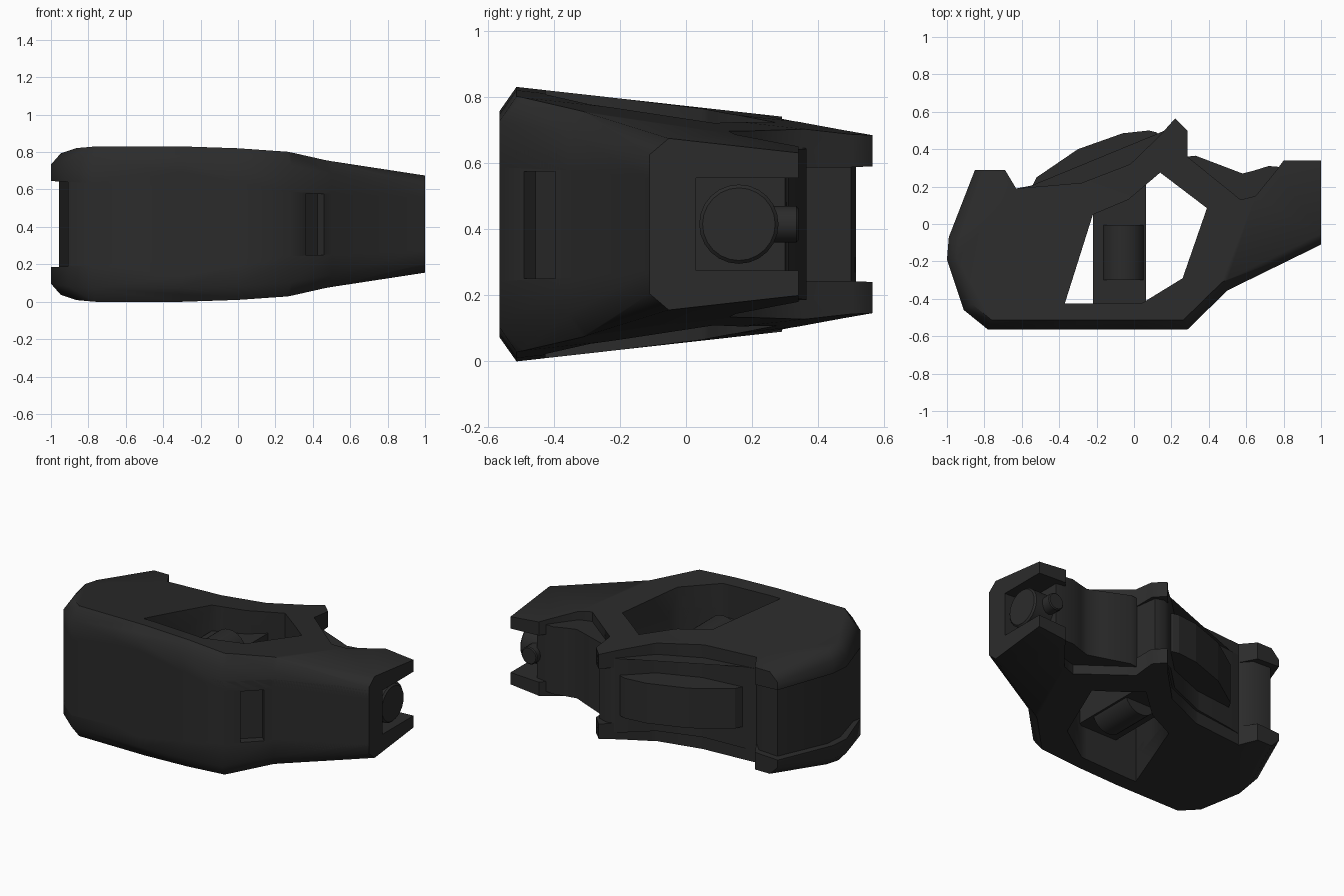
import bpy, bmesh, math
from mathutils import Vector

if "Cube" in bpy.data.objects:
    bpy.data.objects.remove(bpy.data.objects["Cube"])

MID = 0.415
mat = bpy.data.materials.new("charcoal")
mat.diffuse_color = (0.024, 0.024, 0.024, 1)
mat.use_nodes = True
mat.node_tree.nodes["Principled BSDF"].inputs["Base Color"].default_value = mat.diffuse_color


def drop(x):
    # the shell thins towards the right end
    table = [(-2, 0), (-0.3, 0), (0, 0.01), (0.285, 0.03), (0.5, 0.055), (1.01, 0.105)]
    for (x0, d0), (x1, d1) in zip(table, table[1:]):
        if x <= x1:
            return d0 + (d1 - d0) * (x - x0) / (x1 - x0)
    return 0.105


def half_height(x, y):
    return 0.415 - 0.112 * (y + 0.51) - drop(x)


def shoulder(x, y):
    # lower edge of the front bevel, deeper along the front
    return half_height(x, y) - 0.055 - 0.025 * min(1, max(0, (-0.1 - y) / 0.4))


def inset(pts, dist):
    # move each edge i (from point i to i+1) inwards by dist[i]
    out, n = [], len(pts)
    for i in range(n):
        p = Vector(pts[i])
        a = (p - Vector(pts[i - 1])).normalized()
        b = (Vector(pts[(i + 1) % n]) - p).normalized()
        na, nb = Vector((-a.y, a.x)), Vector((-b.y, b.x))
        det = na.x * nb.y - na.y * nb.x
        da, db = dist[i - 1], dist[i]
        if abs(det) < 0.05:
            out.append(p + nb * db)
        else:
            out.append(p + Vector((da * nb.y - db * na.y, na.x * db - nb.x * da)) / det)
    return out


def finish(name, bm):
    bmesh.ops.recalc_face_normals(bm, faces=bm.faces)
    me = bpy.data.meshes.new(name)
    bm.to_mesh(me)
    bm.free()
    me.materials.append(mat)
    ob = bpy.data.objects.new(name, me)
    bpy.context.collection.objects.link(ob)
    return ob


def loft(name, rings, shaped=True):
    # rings: (outline, height function) pairs, stacked and capped
    bm = bmesh.new()
    loops = [[bm.verts.new((p[0], p[1], k)) for p in pts] for k, (pts, _) in enumerate(rings)]
    n = len(loops[0])
    for lo, hi in zip(loops, loops[1:]):
        for i in range(n):
            j = (i + 1) % n
            bm.faces.new((lo[i], lo[j], hi[j], hi[i]))
    bm.faces.new(loops[0][::-1])
    bm.faces.new(loops[-1])
    if shaped:
        bmesh.ops.triangulate(bm, faces=bm.faces[:])
        for x in (-0.3, 0, 0.285, 0.5):
            bmesh.ops.bisect_plane(bm, geom=bm.verts[:] + bm.edges[:] + bm.faces[:], dist=1e-5,
                                   plane_co=(x, 0, 0), plane_no=(1, 0, 0))
    for v in bm.verts:
        k = min(int(v.co.z + 1e-6), len(rings) - 2)
        f = v.co.z - k
        z0, z1 = rings[k][1](v.co.x, v.co.y), rings[k + 1][1](v.co.x, v.co.y)
        v.co.z = MID + z0 + (z1 - z0) * f
    return finish(name, bm)


def prism(name, pts, z0, z1):
    return loft(name, [(pts, lambda x, y: z0 - MID), (pts, lambda x, y: z1 - MID)], False)


def cylinder(name, centre, radius, length, axis, bevel=0.0, sides=24):
    bm = bmesh.new()
    bmesh.ops.create_cone(bm, cap_ends=True, segments=sides, radius1=radius, radius2=radius, depth=length)
    if bevel:
        rim = [e for e in bm.edges if abs(e.verts[0].co.z - e.verts[1].co.z) < 1e-6]
        bmesh.ops.bevel(bm, geom=rim, offset=bevel, segments=1, affect='EDGES')
    ob = finish(name, bm)
    ob.rotation_euler = (math.pi / 2, 0, 0) if axis == 'y' else (0, math.pi / 2, 0)
    ob.location = centre
    return ob


def cut(ob, cutter):
    m = ob.modifiers.new("cut", 'BOOLEAN')
    m.operation, m.solver, m.object = 'DIFFERENCE', 'EXACT', cutter
    bpy.context.view_layer.objects.active = ob
    bpy.ops.object.modifier_apply(modifier=m.name)


def smooth(ob, angle):
    bpy.ops.object.select_all(action='DESELECT')
    ob.select_set(True)
    bpy.context.view_layer.objects.active = ob
    bpy.ops.object.shade_smooth_by_angle(angle=math.radians(angle))


# top and bottom shell plates, bevelled along the front and left
plate = [(1, -.11), (1, .34), (.8, .34), (.76, .285), (.65, .15), (.57, .13), (.285, .36),
         (.285, .5), (.22, .565), (.14, .475), (-.02, .32), (-.28, .22), (-.63, .19),
         (-.69, .29), (-.85, .29), (-.99, -.07), (-1, -.19), (-.91, -.46), (-.78, -.565),
         (.285, -.565), (.5, -.355)]
plate_in = inset(plate, [0.052 if i >= 14 else 0 for i in range(len(plate))])
shells = []
for name, s in (("top_shell", 1), ("bottom_shell", -1)):
    shells.append(loft(name, [
        (plate, lambda x, y: s * (0.185 - 0.045 * x)),
        (plate, lambda x, y: s * shoulder(x, y)),
        (plate_in, lambda x, y: s * half_height(x, y))]))

# middle body between the plates, just proud of them at the back
core = [(1, -.11), (1, .03), (.84, .03), (.84, .3), (.72, .31), (.64, .285), (.58, .27),
        (.33, .365), (.28, .36), (.26, .5), (.2, .515), (.13, .485), (-.025, .335), (-.28, .235),
        (-.55, .205), (-.63, .19), (-.69, .25), (-.82, .25), (-.95, -.07),
        (-.957, -.19), (-.9, -.4), (-.91, -.46), (-.78, -.565), (.285, -.565), (.5, -.355)]
top = lambda x, y: 0.24 - 0.035 * x
body = loft("middle_body", [(core, lambda x, y: -top(x, y)), (core, top)])

# cut the through opening and the front slot
opening = prism("opening_cutter", [(.14, .275), (-.03, .13), (-.22, .05), (-.37, -.425),
                                   (.04, -.425), (.26, -.29), (.39, .085)], -0.3, 1.2)
slot = prism("slot_cutter", [(.40, -.53), (.50, -.435), (.425, -.36), (.325, -.455)], 0.25, 0.575)
for ob in shells + [body]:
    cut(ob, opening)
cut(body, slot)
for c in (opening, slot):
    bpy.data.objects.remove(c, do_unlink=True)
for ob in shells + [body]:
    smooth(ob, 52)

# rounded grip bulging out of the back
prism("back_grip", [(.16, .45), (.12, .49), (.08, .5), (-.06, .485), (-.3, .4), (-.52, .25),
                    (-.55, .19), (-.28, .2), (-.02, .3)], 0.29, 0.545)

# block and rollers inside the opening
prism("inner_block", [(-.22, -.45), (.065, -.45), (.065, .22), (-.22, .1)], 0.23, 0.60)
for name, z in (("upper_roller", 0.56), ("lower_roller", 0.27)):
    smooth(cylinder(name, (-.055, -.153, z), 0.115, 0.295, 'y'), 30)

# round disc and small knob in the right end recess
smooth(cylinder("end_disc", (.9, .16, MID), 0.12, 0.16, 'x', 0.01), 30)
smooth(cylinder("end_knob", (.87, .3, MID), 0.055, 0.08, 'y', 0.006, 16), 30)
